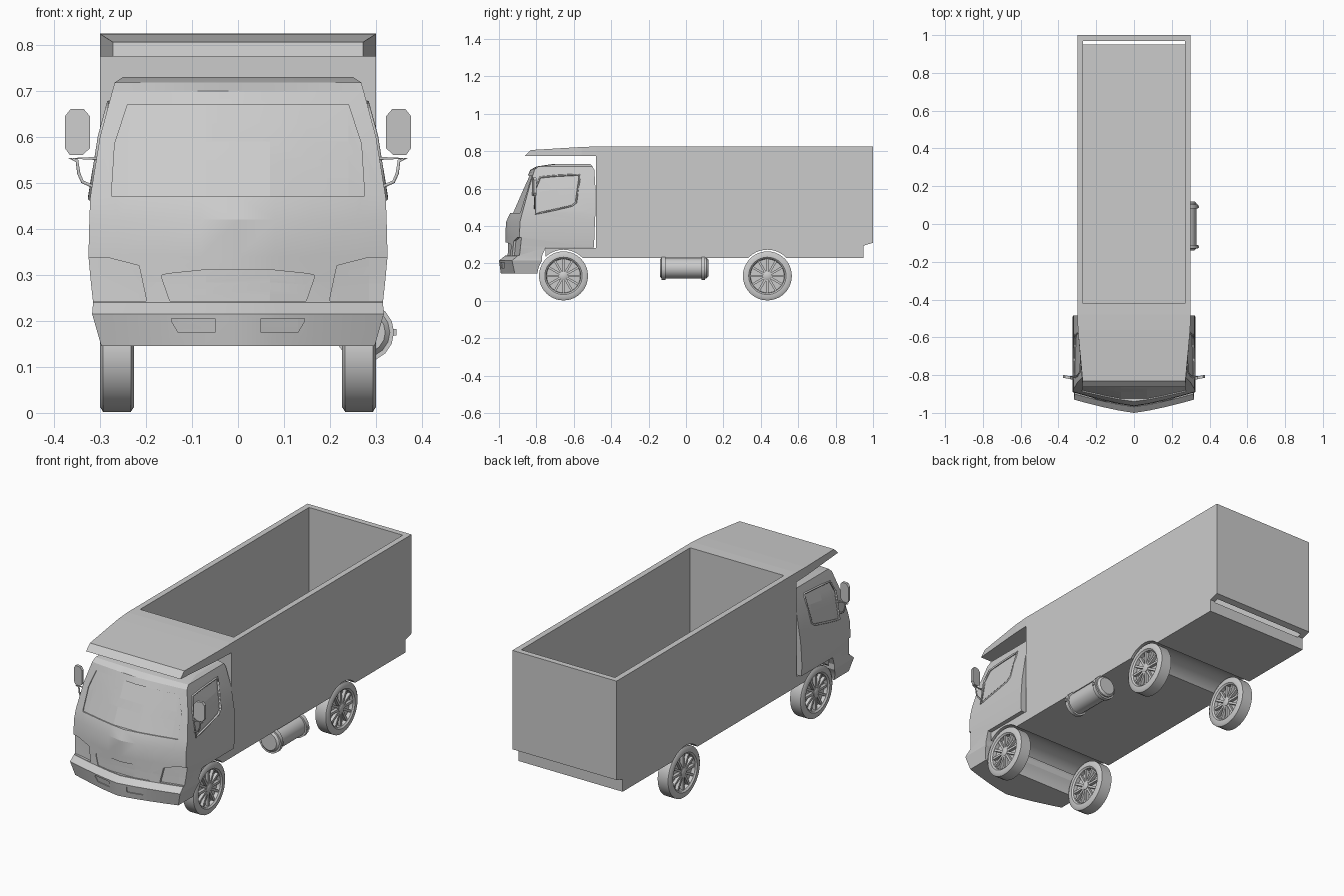
import bpy, bmesh
from math import pi, sin, cos
from mathutils import Matrix, Vector

cube = bpy.data.objects.get("Cube")
if cube:
    bpy.data.objects.remove(cube, do_unlink=True)

grey = bpy.data.materials.new("light_grey")
grey.use_nodes = True
grey.diffuse_color = (0.6, 0.6, 0.6, 1)
grey.node_tree.nodes["Principled BSDF"].inputs["Base Color"].default_value = (0.6, 0.6, 0.6, 1)


def finish(name, bm, smooth=None):
    bmesh.ops.recalc_face_normals(bm, faces=bm.faces)
    me = bpy.data.meshes.new(name)
    bm.to_mesh(me)
    bm.free()
    me.materials.append(grey)
    ob = bpy.data.objects.new(name, me)
    bpy.context.collection.objects.link(ob)
    if smooth:
        shade(ob, smooth)
    return ob


def select(ob):
    bpy.ops.object.select_all(action='DESELECT')
    ob.select_set(True)
    bpy.context.view_layer.objects.active = ob


def shade(ob, angle):
    select(ob)
    bpy.ops.object.shade_smooth_by_angle(angle=angle)


def loft(name, loops, smooth=None):
    """Skin closed loops of equal length and cap both ends."""
    bm = bmesh.new()
    rings = [[bm.verts.new(p) for p in loop] for loop in loops]
    n = len(rings[0])
    for a, b in zip(rings, rings[1:]):
        for i in range(n):
            bm.faces.new((a[i], a[(i + 1) % n], b[(i + 1) % n], b[i]))
    bm.faces.new(rings[0])
    bm.faces.new(rings[-1])
    return finish(name, bm, smooth)


def lathe(name, profile, steps, centre, axis='X', smooth=0.6):
    """Spin (distance along axis, radius) points into a solid."""
    loops = []
    for d, r in profile:
        ring = [(d, r * cos(2 * pi * i / steps), r * sin(2 * pi * i / steps)) for i in range(steps)]
        if axis == 'Y':
            ring = [(u, d, v) for d, u, v in ring]
        loops.append([Vector(p) + Vector(centre) for p in ring])
    return loft(name, loops, smooth)


def tube(name, points, radius, cyclic=False):
    cu = bpy.data.curves.new(name, 'CURVE')
    cu.dimensions = '3D'
    cu.bevel_depth = radius
    cu.bevel_resolution = 1
    sp = cu.splines.new('POLY')
    sp.points.add(len(points) - 1)
    for p, co in zip(sp.points, points):
        p.co = (*co, 1)
    sp.use_cyclic_u = cyclic
    cu.materials.append(grey)
    ob = bpy.data.objects.new(name, cu)
    bpy.context.collection.objects.link(ob)
    select(ob)
    bpy.ops.object.convert(target='MESH')


def cut(ob, cutter):
    mod = ob.modifiers.new("cut", 'BOOLEAN')
    mod.operation = 'DIFFERENCE'
    mod.solver = 'EXACT'
    mod.object = cutter
    select(ob)
    bpy.ops.object.modifier_apply(modifier=mod.name)
    bpy.data.objects.remove(cutter, do_unlink=True)


def box(name, lo, hi):
    return loft(name, [[(x, lo[1], lo[2]), (x, hi[1], lo[2]), (x, hi[1], hi[2]), (x, lo[1], hi[2])]
                       for x in (lo[0], hi[0])])


def arch(y):
    return lathe("arch_cutter", [(-0.5, 0.14), (0.5, 0.14)], 40, (0, y, 0.133))


AXLES = (-0.655, 0.435)

# Open cargo body with the chassis nose under the cab
side = [(-0.75, 0.23), (0.95, 0.23), (0.95, 0.295), (1, 0.31), (1, 0.825),
        (-0.48, 0.825), (-0.48, 0.283), (-0.75, 0.283)]
body = loft("cargo_body", [[(x, y, z) for y, z in side] for x in (-0.3, 0.3)])
cut(body, box("hold_cutter", (-0.27, -0.42, 0.29), (0.27, 0.97, 1)))
for y in AXLES:
    cut(body, arch(y))
shade(body, 0.4)

# Canopy over the cab, tapering to the front
stations = [(-0.48, 0.3, 0.825, -0.48), (-0.56, 0.297, 0.822, -0.56), (-0.83, 0.272, 0.806, -0.862)]
loft("roof_canopy", [[(-w, y, z), (w, y, z), (w, low, 0.775), (-w, low, 0.775)]
                     for y, w, z, low in stations])

# Cab: height, half width, nose y, corner y, rear y
rows = [(0.145, 0.297, -0.99, -0.915, -0.77), (0.215, 0.317, -1.0, -0.93, -0.77),
        (0.24, 0.315, -0.968, -0.9, -0.77), (0.285, 0.32, -0.966, -0.895, -0.75),
        (0.286, 0.32, -0.966, -0.895, -0.492), (0.34, 0.325, -0.965, -0.89, -0.49),
        (0.42, 0.323, -0.963, -0.888, -0.487), (0.47, 0.321, -0.94, -0.875, -0.484),
        (0.6, 0.3, -0.88, -0.84, -0.484), (0.7, 0.273, -0.832, -0.81, -0.49),
        (0.718, 0.268, -0.8, -0.79, -0.5), (0.73, 0.25, -0.72, -0.7, -0.51)]
FRACTIONS = (-1, -0.8, -0.5, -0.25, 0, 0.25, 0.5, 0.8, 1)


def bulge(f, nose, corner):
    return nose + (corner - nose) * abs(f) ** 1.25


cab = loft("cab", [[(f * w, bulge(f, nose, corner), z) for f in FRACTIONS] + [(w, rear, z), (-w, rear, z)]
                   for z, w, nose, corner, rear in rows])


def at_height(z):
    for a, b in zip(rows, rows[1:]):
        if z <= b[0]:
            t = (z - a[0]) / (b[0] - a[0])
            return [p + (q - p) * t for p, q in zip(a, b)]
    return rows[-1]


def on_front(x, z, out):
    _, w, nose, corner, _ = at_height(z)
    return (x, bulge(min(1, abs(x) / w), nose, corner) - out, z)


def on_side(sign):
    return lambda y, z, out: (sign * (at_height(z)[1] + out), y, z)


def recess(columns, surface, depth=0.008, steps=5):
    """Sink a panel given as (position, low, high) columns into the cab."""
    loops = []
    for u, lo, hi in columns:
        zs = [lo + (hi - lo) * i / steps for i in range(steps + 1)]
        loops.append([surface(u, z, -depth) for z in zs] + [surface(u, z, 0.02) for z in reversed(zs)])
    cut(cab, loft("panel_cutter", loops))


def mirrored(half):
    return [(-x, a, b) for x, a, b in reversed(half)] + half


cut(cab, arch(AXLES[0]))
# Windscreen and grille
recess(mirrored([(0.07, 0.47, 0.67), (0.15, 0.47, 0.67), (0.24, 0.47, 0.67), (0.268, 0.47, 0.585),
                 (0.274, 0.47, 0.49)]), on_front, 0.006)
recess(mirrored([(0.07, 0.243, 0.311), (0.148, 0.243, 0.303), (0.165, 0.292, 0.3)]), on_front, 0.004)

window = [(-0.805, 0.465, 0.6), (-0.78, 0.47, 0.66), (-0.7, 0.487, 0.668),
          (-0.61, 0.508, 0.673), (-0.588, 0.525, 0.674), (-0.57, 0.65, 0.675)]
for s, label in ((1, "left"), (-1, "right")):
    # Headlamp, fog lamp and door window panels
    recess([(s * x, a, b) for x, a, b in [(0.2, 0.243, 0.25), (0.215, 0.243, 0.32), (0.285, 0.243, 0.338),
                                          (0.33, 0.243, 0.338)]], on_front, 0.012)
    recess([(s * x, a, b) for x, a, b in [(0.05, 0.175, 0.205), (0.13, 0.175, 0.205),
                                          (0.145, 0.2, 0.205)]], on_front, 0.005)
    recess(window, on_side(s))
    # Raised window frame
    outline = [(y, a) for y, a, _ in window] + [(y, b) for y, _, b in reversed(window)]
    tube(label + "_window_frame", [on_side(s)(y, z, 0) for y, z in outline], 0.005, True)
    # Mirror plate and bent arm
    plate = [(0.322, 0.575), (0.338, 0.56), (0.365, 0.56), (0.376, 0.575),
             (0.376, 0.645), (0.364, 0.66), (0.335, 0.66), (0.322, 0.645)]
    loft(label + "_mirror", [[(s * x, y + (x - 0.32) * 0.2, z) for x, z in plate] for y in (-0.825, -0.81)])
    tube(label + "_mirror_arm", [(s * x, -0.81, z) for x, z in
                                 [(0.305, 0.553), (0.365, 0.553), (0.35, 0.548), (0.346, 0.52),
                                  (0.338, 0.502), (0.31, 0.49)]], 0.004)
shade(cab, 0.35)

# Wheels, spoked on both faces
tyre = [(-0.012, 0.09), (-0.03, 0.092), (-0.037, 0.1), (-0.037, 0.12), (-0.03, 0.131),
        (0.03, 0.131), (0.037, 0.12), (0.037, 0.1), (0.03, 0.092), (0.012, 0.09)]
for y, end in zip(AXLES, ("front", "rear")):
    for s, label in ((1, "left"), (-1, "right")):
        centre = Vector((s * 0.263, y, 0.133))
        name = f"{end}_{label}_"
        lathe(name + "tyre", tyre, 40, centre)
        lathe(name + "hub", [(-0.034, 0.014), (-0.03, 0.022), (0.03, 0.022), (0.034, 0.014)], 20, centre)
        bm = bmesh.new()
        for i in range(12):
            m = (Matrix.Translation(centre) @ Matrix.Rotation(2 * pi * i / 12, 4, 'X')
                 @ Matrix.Translation((0, 0, 0.055)) @ Matrix.Diagonal((0.056, 0.012, 0.078, 1)))
            bmesh.ops.create_cube(bm, size=1, matrix=m)
        finish(name + "spokes", bm)

# Side tank with straps
tank = (0.275, 0, 0.175)
lathe("tank", [(-0.14, 0.045), (-0.13, 0.055), (0.11, 0.055), (0.12, 0.045)], 16, tank, 'Y')
for y in (-0.12, 0.092):
    lathe("tank_strap", [(y - 0.01, 0.064), (y + 0.01, 0.064)], 16, tank, 'Y')
    box("tank_bracket", (0.315, y - 0.006, 0.168), (0.344, y + 0.006, 0.182))
